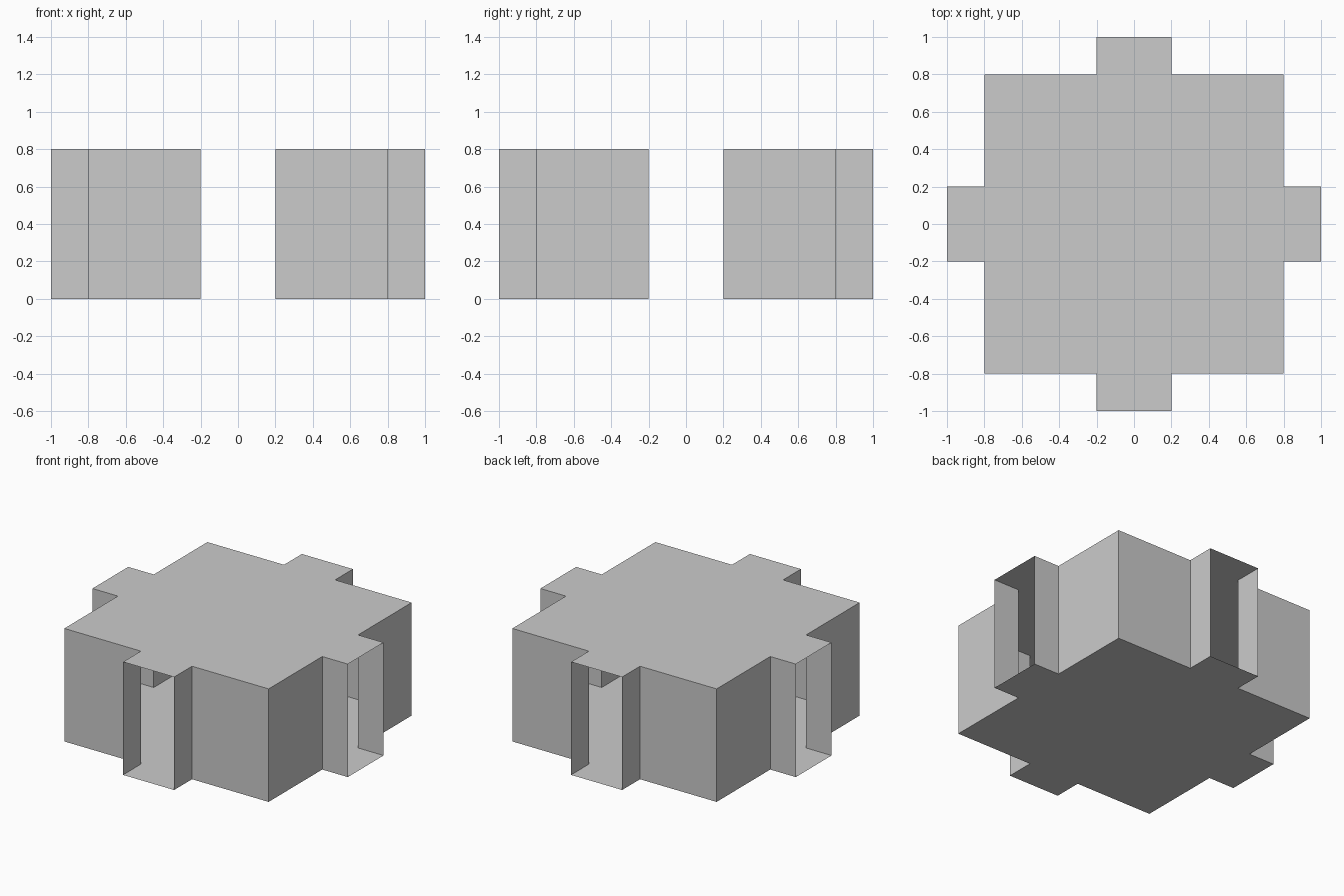
import bpy
import bmesh

if "Cube" in bpy.data.objects:
    bpy.data.objects.remove(bpy.data.objects["Cube"])

HEIGHT = 0.8
# One corner of the plan, repeated by quarter turns (counter-clockwise)
corner = [(0.2, -1.0), (0.2, -0.8), (0.8, -0.8), (0.8, -0.2), (1.0, -0.2)]

outline = []
for turn in range(4):
    outline += corner
    corner = [(-y, x) for x, y in corner]

bm = bmesh.new()
low = [bm.verts.new((x, y, 0)) for x, y in outline]
high = [bm.verts.new((x, y, HEIGHT)) for x, y in outline]

# Thin floor and roof
bm.faces.new(low[::-1])
bm.faces.new(high)

# Thin walls, leaving the four tab ends open
n = len(outline)
for i in range(n):
    if i % 5 != 4:
        j = (i + 1) % n
        bm.faces.new((low[i], low[j], high[j], high[i]))

mesh = bpy.data.meshes.new("hollow_cross_room")
bm.to_mesh(mesh)
bm.free()
room = bpy.data.objects.new("hollow_cross_room", mesh)
bpy.context.collection.objects.link(room)
